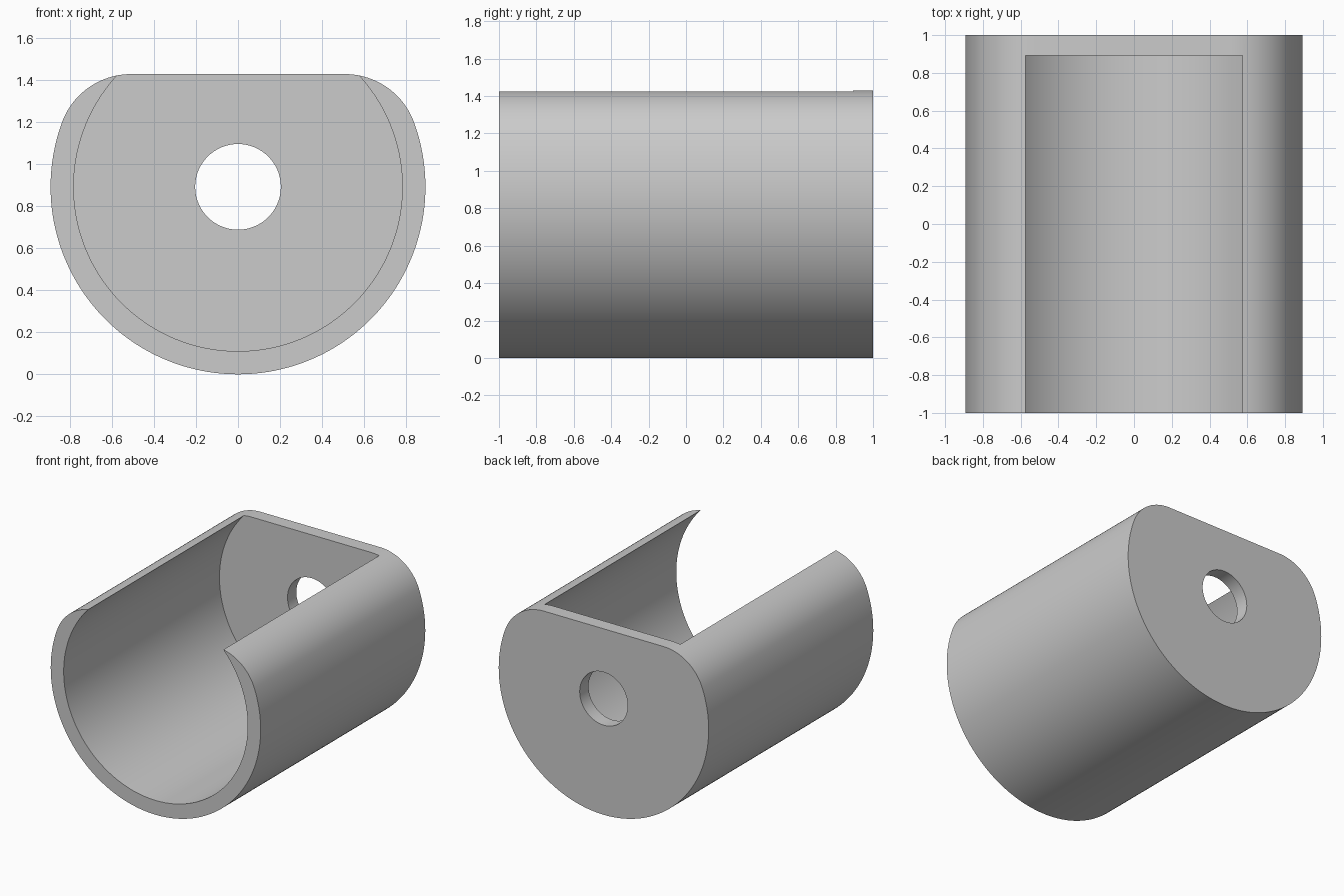
import bpy
import bmesh
from math import sqrt, atan2, cos, sin, pi, radians
from mathutils import Matrix

cube = bpy.data.objects.get("Cube")
if cube:
    bpy.data.objects.remove(cube, do_unlink=True)

R = 0.893          # outer radius, also the height of the axis
BORE = 0.783       # inner radius
TOP = 1.43         # flat top height
FILLET = 0.35      # rounding between the flat and the barrel
HOLE = 0.204       # hole in the back wall
WALL_Y = 0.893     # inner face of the back wall

grey = bpy.data.materials.new("grey")
grey.use_nodes = True
colour = (0.6, 0.6, 0.6, 1)
grey.diffuse_color = colour
grey.node_tree.nodes["Principled BSDF"].inputs["Base Color"].default_value = colour


def arc(cx, cz, r, a0, a1, n):
    return [(cx + r * cos(a0 + (a1 - a0) * i / n),
             cz + r * sin(a0 + (a1 - a0) * i / n)) for i in range(n + 1)]


def extrude_profile(name, points, y0, y1):
    """Solid made by sweeping an x-z outline along y."""
    bm = bmesh.new()
    face = bm.faces.new([bm.verts.new((x, y0, z)) for x, z in points])
    swept = bmesh.ops.extrude_face_region(bm, geom=[face])["geom"]
    moved = [v for v in swept if isinstance(v, bmesh.types.BMVert)]
    bmesh.ops.translate(bm, verts=moved, vec=(0, y1 - y0, 0))
    bmesh.ops.recalc_face_normals(bm, faces=bm.faces)
    mesh = bpy.data.meshes.new(name)
    bm.to_mesh(mesh)
    bm.free()
    mesh.materials.append(grey)
    obj = bpy.data.objects.new(name, mesh)
    bpy.context.collection.objects.link(obj)
    return obj


def cut(target, name, radius, y0, y1):
    """Bore a round hole along y, centred on the axis."""
    cutter = extrude_profile(name, arc(0, R, radius, 0, 2 * pi, 128)[:-1], y0, y1)
    mod = target.modifiers.new(name, "BOOLEAN")
    mod.operation = "DIFFERENCE"
    mod.solver = "EXACT"
    mod.object = cutter
    bpy.context.view_layer.objects.active = target
    bpy.ops.object.modifier_apply(modifier=name)
    bpy.data.objects.remove(cutter, do_unlink=True)


# Outline: round barrel with a flat top and two filleted corners
fz = TOP - FILLET
fx = sqrt((R - FILLET) ** 2 - (fz - R) ** 2)
tangent = atan2(fz - R, fx)
outline = arc(0, R, R, -pi - tangent, tangent, 120)
outline += arc(fx, fz, FILLET, tangent, pi / 2, 20)[1:]
outline += arc(-fx, fz, FILLET, pi / 2, pi - tangent, 20)[:-1]

# Open-fronted housing with a closed back wall
housing = extrude_profile("housing", outline, -1, 1)
cut(housing, "bore_cutter", BORE, -1.2, WALL_Y)
cut(housing, "hole_cutter", HOLE, 0.5, 1.2)

bpy.ops.object.select_all(action="DESELECT")
housing.select_set(True)
bpy.context.view_layer.objects.active = housing
bpy.ops.object.shade_smooth_by_angle(angle=radians(30))
